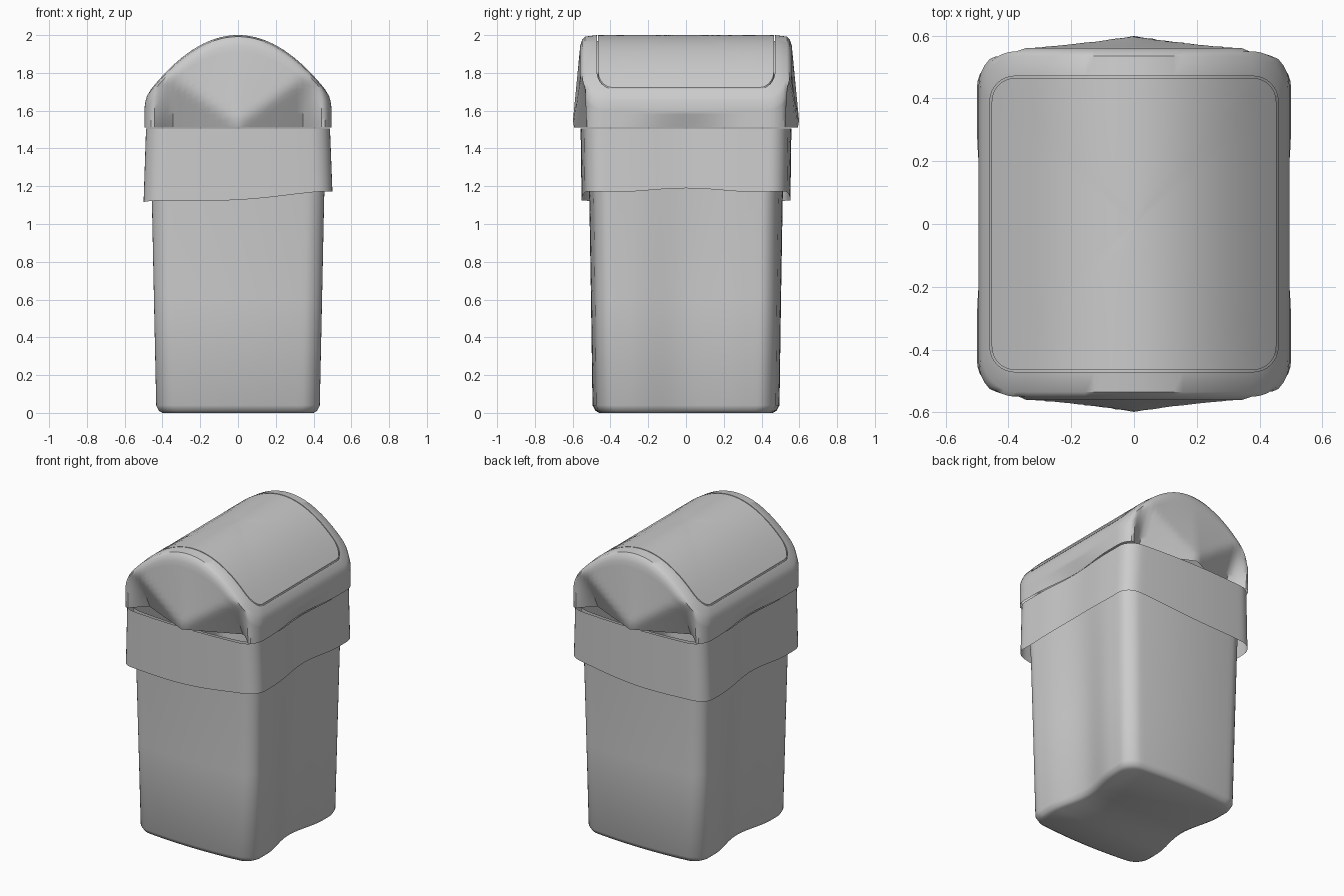
import bpy, bmesh, math

if "Cube" in bpy.data.objects:
    bpy.data.objects.remove(bpy.data.objects["Cube"])


def outline(hx, hy, r, side=24, arc=8):
    """Counter-clockwise rounded rectangle with a fixed point count."""
    pts = []
    corners = [(1, 1), (-1, 1), (-1, -1), (1, -1)]
    for i, (sx, sy) in enumerate(corners):
        cx, cy = sx * (hx - r), sy * (hy - r)
        for k in range(arc + 1):
            a = math.pi / 2 * (i + k / arc)
            pts.append((cx + r * math.cos(a), cy + r * math.sin(a)))
        nx, ny = corners[(i + 1) % 4]
        a = math.pi / 2 * (i + 1)
        ex, ey = nx * (hx - r) + r * math.cos(a), ny * (hy - r) + r * math.sin(a)
        x, y = pts[-1]
        for k in range(1, side):
            t = k / side
            pts.append((x + (ex - x) * t, y + (ey - y) * t))
    return pts


def loft(name, rings, cap_first=False, cap_last=False):
    """Skin a list of equal rings into a smooth shaded object."""
    bm = bmesh.new()
    loops = [[bm.verts.new(p) for p in ring] for ring in rings]
    n = len(loops[0])
    for a, b in zip(loops, loops[1:]):
        for i in range(n):
            j = (i + 1) % n
            bm.faces.new((a[i], a[j], b[j], b[i]))
    if cap_first:
        bm.faces.new(loops[0][::-1])
    if cap_last:
        bm.faces.new(loops[-1])
    mesh = bpy.data.meshes.new(name)
    bm.to_mesh(mesh)
    bm.free()
    ob = bpy.data.objects.new(name, mesh)
    bpy.context.collection.objects.link(ob)
    bpy.ops.object.select_all(action='DESELECT')
    ob.select_set(True)
    bpy.context.view_layer.objects.active = ob
    bpy.ops.object.shade_smooth_by_angle(angle=math.radians(40))
    return ob


def flute(x, y, depth, half=0.32):
    """Push the left and right walls in around the middle."""
    if abs(x) > 0.3 and abs(y) < half:
        x -= math.copysign(1, x) * depth * math.cos(y / half * math.pi / 2) ** 2
    return x


def bow(x, y, depth):
    """Curve the front and back walls so their middle stands proud."""
    return y * (1 - 2 * depth * min(1, (x / .42) ** 2))


def arch(x):
    return 2.0 - 1.35 * x * x


# Tapered bin body with fluted sides and bowed front and back
rings = []
for z, hx, hy, r, d in [(0, .40, .46, .08, .048), (.012, .42, .48, .09, .048),
                        (.04, .433, .495, .09, .048), (.6, .445, .503, .09, .042),
                        (1.13, .456, .512, .09, .03), (1.5, .47, .53, .09, .015)]:
    rings.append([(flute(x, y, d), bow(x, y, .03), z) for x, y in outline(hx, hy, r)])
loft("bin_body", rings, cap_first=True)

# Folded-over collar with an uneven lower edge
rings = []
for t in (0, .5, 1):
    ring = []
    for x, y in outline(.50 - .013 * t, .553 + .005 * t, .1):
        low = 1.14 + .055 * x + .02 * math.cos(8 * y) * abs(x) - .012 * math.cos(6 * x)
        ring.append((flute(x, y, .018), bow(x, y, .018), low + (1.505 - low) * t))
    rings.append(ring)
loft("collar", rings)


def lid_wall(x, y, t):
    """Lid wall point: end faces have a central keel between two dents."""
    z = 1.51 + (arch(x) - .055 - 1.51) * t
    if abs(y) > .47:
        a = abs(x)
        keel = .042 * max(0, 1 - a / .42) * (1 - t)
        fade = min(1, max(0, (.45 - a) / .1))
        dent = .5 * max(0, 1.53 + .7 * a - z) * fade
        y += math.copysign(1, y) * (keel - dent)
    low = max(0, 1 - (z - 1.51) / .08)
    return (flute(x, y, .03 * low, .36), y, z)


# Lid frame: wall, rounded shoulder and recessed opening
rings = [[lid_wall(x, y, k / 12) for x, y in outline(.495, .56, .12)] for k in range(13)]
for hx, hy, r, drop in [(.49, .55, .115, .025), (.482, .535, .11, .008),
                        (.459, .471, .08, 0), (.459, .471, .08, .03)]:
    rings.append([(x, y, arch(x) - drop) for x, y in outline(hx, hy, r)])
loft("lid_frame", rings)

# Curved swing flap filling the opening
rim = outline(.453, .465, .075)
rings = [[(x, y, arch(x) - .03) for x, y in outline(.459, .471, .08)],
         [(x, y, arch(x) - .03) for x, y in rim]]
for s in (1, .9, .75, .6, .45, .3, .15, .02):
    rings.append([(x * s, y * s, arch(x * s)) for x, y in rim])
loft("swing_flap", rings, cap_last=True)
